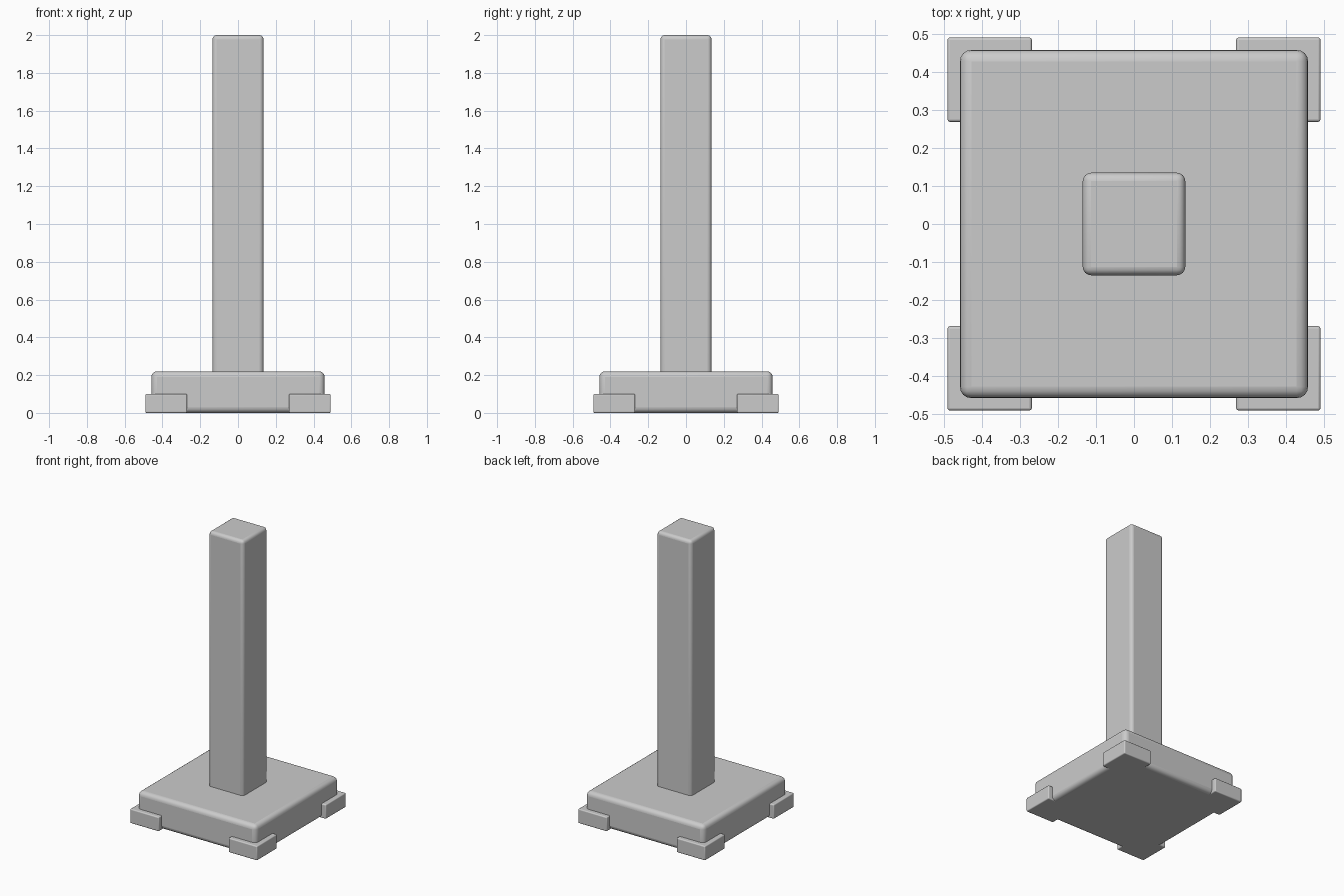
import bpy

default = bpy.data.objects.get("Cube")
if default:
    bpy.data.objects.remove(default, do_unlink=True)

# Single grey finish
GREY = (0.6, 0.6, 0.6, 1.0)
grey = bpy.data.materials.new("plain grey")
grey.use_nodes = True
grey.diffuse_color = GREY
grey.node_tree.nodes["Principled BSDF"].inputs["Base Color"].default_value = GREY


def rounded_box(name, center, size, radius):
    """Box with softly rounded edges, size given as full dimensions."""
    bpy.ops.mesh.primitive_cube_add(size=1, location=center)
    obj = bpy.context.object
    obj.name = name
    obj.scale = size
    bpy.ops.object.transform_apply(location=False, rotation=False, scale=True)
    bevel = obj.modifiers.new("rounded edges", "BEVEL")
    bevel.width = radius
    bevel.segments = 4
    obj.data.materials.append(grey)
    bpy.ops.object.shade_smooth_by_angle()
    return obj


# Square plinth
rounded_box("base", (0, 0, 0.11), (0.917, 0.917, 0.22), 0.03)

# Tall post, sunk into the plinth
rounded_box("post", (0, 0, 1.05), (0.27, 0.27, 1.9), 0.022)

# Corner feet wrapping the plinth
for side, x in (("left", 0.38), ("right", -0.38)):
    for end, y in (("front", -0.38), ("back", 0.38)):
        rounded_box(f"{end}_{side}_foot", (x, y, 0.05), (0.222, 0.222, 0.1), 0.007)
